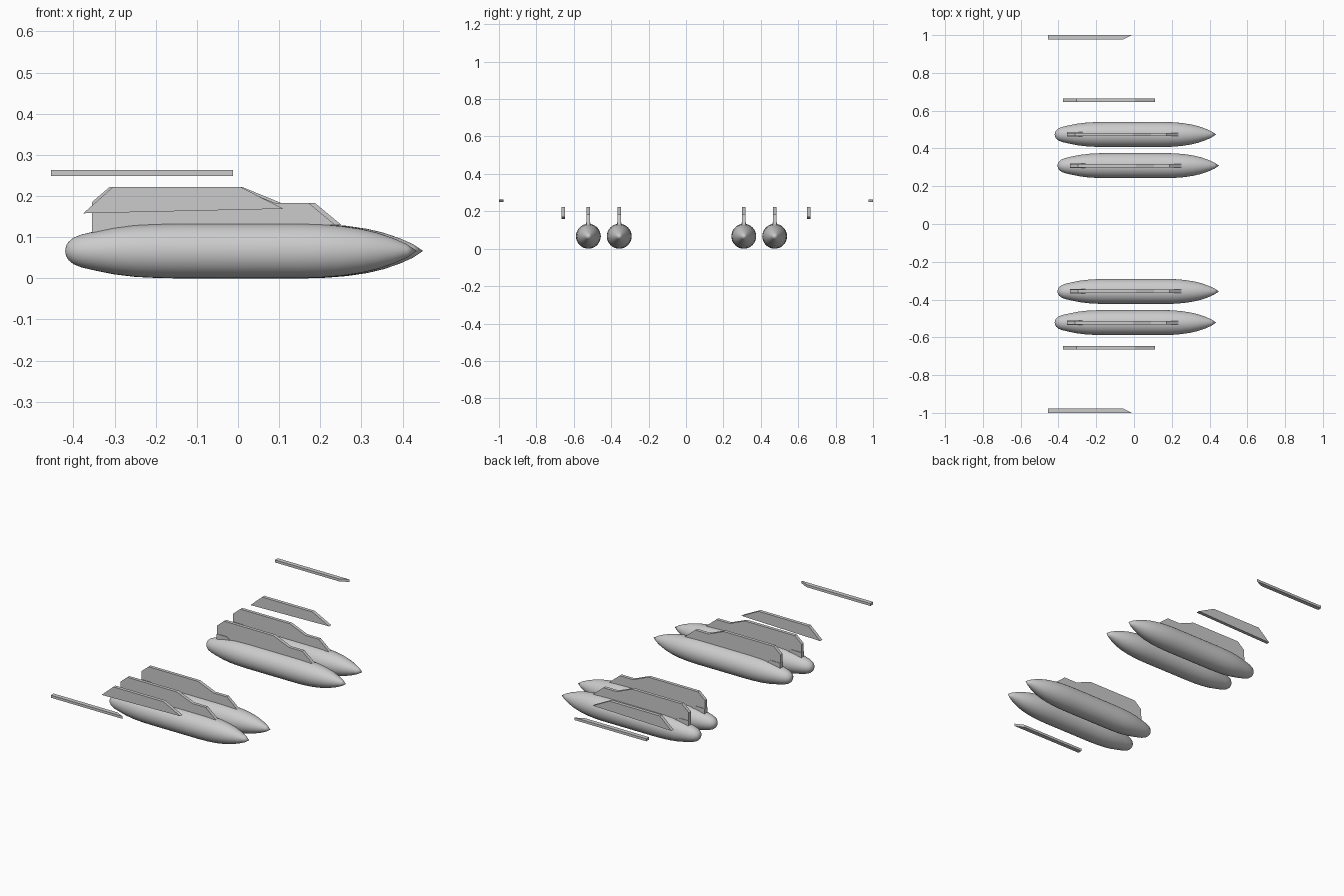
import bpy, bmesh
from math import cos, sin, pi

if "Cube" in bpy.data.objects:
    bpy.data.objects.remove(bpy.data.objects["Cube"])


def finish(bm, name, loc=(0, 0, 0)):
    bmesh.ops.recalc_face_normals(bm, faces=bm.faces[:])
    me = bpy.data.meshes.new(name)
    bm.to_mesh(me)
    bm.free()
    ob = bpy.data.objects.new(name, me)
    ob.location = loc
    bpy.context.collection.objects.link(ob)
    return ob


def lathe(name, profile, loc, sides=32):
    # body of revolution around the x axis, closed by a tip at each end
    bm = bmesh.new()
    tail = bm.verts.new((profile[0][0], 0, 0))
    nose = bm.verts.new((profile[-1][0], 0, 0))
    rings = [[bm.verts.new((x, r * cos(2 * pi * i / sides), r * sin(2 * pi * i / sides)))
              for i in range(sides)] for x, r in profile[1:-1]]
    for i in range(sides):
        j = (i + 1) % sides
        bm.faces.new((tail, rings[0][i], rings[0][j]))
        bm.faces.new((nose, rings[-1][j], rings[-1][i]))
        for a, b in zip(rings, rings[1:]):
            bm.faces.new((a[i], b[i], b[j], a[j]))
    ob = finish(bm, name, loc)
    bpy.context.view_layer.objects.active = ob
    ob.select_set(True)
    bpy.ops.object.shade_smooth_by_angle()
    ob.select_set(False)


def extrude(name, points, vec, loc=(0, 0, 0)):
    # flat outline pushed out into a plate
    bm = bmesh.new()
    face = bm.faces.new([bm.verts.new(p) for p in points])
    out = bmesh.ops.extrude_face_region(bm, geom=[face])["geom"]
    bmesh.ops.translate(bm, vec=vec, verts=[v for v in out if isinstance(v, bmesh.types.BMVert)])
    return finish(bm, name, loc)


def plate(name, outline, thick, loc):
    extrude(name, [(x, -thick / 2, z) for x, z in outline], (0, thick, 0), loc)


TANK = [(-.42, 0), (-.418, .012), (-.412, .022), (-.400, .032), (-.380, .040), (-.350, .047),
        (-.300, .057), (-.250, .063), (-.200, .0655), (-.150, .0665), (.150, .0665), (.200, .065),
        (.250, .061), (.300, .0535), (.340, .044), (.380, .030), (.410, .0165), (.435, 0)]
PYLON = [(-.355, .136), (-.355, .185), (-.312, .222), (-.005, .222), (.090, .183),
         (.172, .183), (.236, .130), (.150, .126), (-.270, .126)]
FOOT = [(-.355, .106), (-.355, .140), (-.295, .140), (-.270, .124), (-.300, .112)]
RAIL = [(-.376, .158), (-.304, .222), (.006, .222), (.110, .169)]

# drop tanks with pylons, the inner pair set slightly forward
for i, (y, dx) in enumerate([(.474, 0), (.309, .015), (-.357, .015), (-.522, 0)]):
    lathe(f"tank_{i}", TANK, (dx, y, .0665))
    plate(f"tank_pylon_{i}", PYLON, .018, (dx, y, 0))
    plate(f"pylon_foot_{i}", FOOT, .024, (dx, y, 0))

# outer pylons and wingtip rails
for s, side in ((1, "left"), (-1, "right")):
    plate(f"outer_pylon_{side}", RAIL, .019, (0, s * .656, 0))
    extrude(f"wingtip_rail_{side}",
            [(-.455, s * .976, .249), (-.06, s * .976, .249), (-.012, s, .249), (-.455, s, .249)],
            (0, 0, .014))
